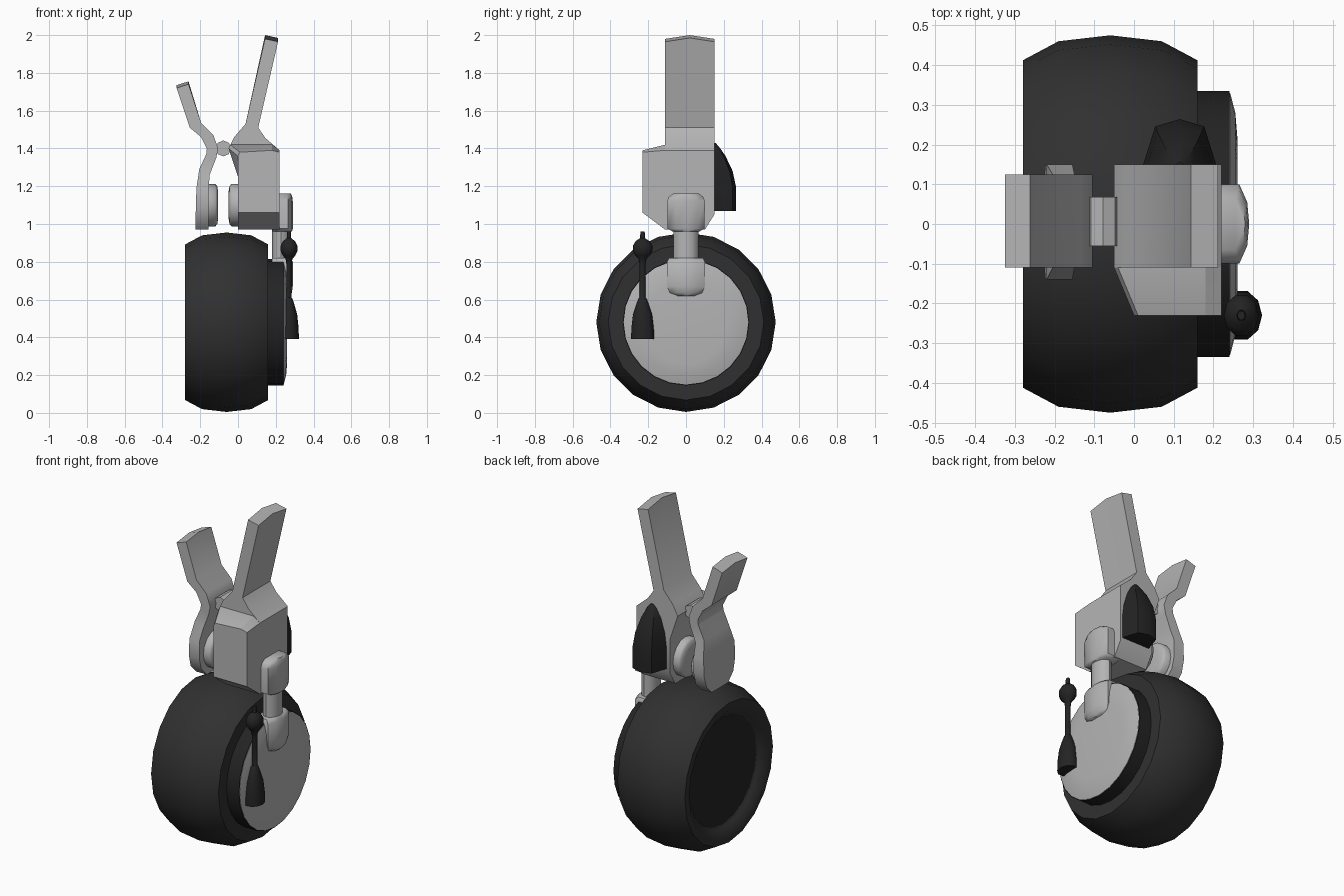
import bpy, bmesh, math
from mathutils import Vector

if "Cube" in bpy.data.objects:
    bpy.data.objects.remove(bpy.data.objects["Cube"], do_unlink=True)


def material(name, rgb, rough=0.6):
    m = bpy.data.materials.new(name)
    m.use_nodes = True
    m.diffuse_color = (*rgb, 1)
    bsdf = m.node_tree.nodes["Principled BSDF"]
    bsdf.inputs["Base Color"].default_value = (*rgb, 1)
    bsdf.inputs["Roughness"].default_value = rough
    return m


GREY = material("light grey metal", (0.46, 0.46, 0.46))
RUBBER = material("dark rubber", (0.030, 0.030, 0.030))
BLACK = material("black plastic", (0.017, 0.017, 0.017))


def loft(name, rings, mat, angle=35):
    """Skin a list of equal-length point rings and cap both ends."""
    bm = bmesh.new()
    rows = [[bm.verts.new(p) for p in r] for r in rings]
    n = len(rows[0])
    for a, b in zip(rows, rows[1:]):
        for i in range(n):
            j = (i + 1) % n
            bm.faces.new((a[i], a[j], b[j], b[i]))
    bm.faces.new(rows[0])
    bm.faces.new(rows[-1])
    bmesh.ops.recalc_face_normals(bm, faces=bm.faces)
    me = bpy.data.meshes.new(name)
    bm.to_mesh(me)
    bm.free()
    me.materials.append(mat)
    ob = bpy.data.objects.new(name, me)
    bpy.context.collection.objects.link(ob)
    bpy.ops.object.select_all(action="DESELECT")
    ob.select_set(True)
    bpy.context.view_layer.objects.active = ob
    bpy.ops.object.shade_smooth_by_angle(angle=math.radians(angle))
    return ob


def lathe(name, profile, centre, axis, segments, mat, angle=35, squash=1.0):
    """Revolve (position, radius) pairs about the x, y or z axis."""
    rings = []
    for t, r in profile:
        ring = []
        for i in range(segments):
            a = 2 * math.pi * i / segments
            u, v = r * math.cos(a), r * math.sin(a)
            p = {"x": (t, u, v), "y": (u, t, v), "z": (u * squash, v, t)}[axis]
            ring.append(Vector(centre) + Vector(p))
        rings.append(ring)
    return loft(name, rings, mat, angle)


def plate(name, stations, mat, peak=0.02):
    """Bent plate; station = inner x,z, outer x,z, front y, back y. Tip is ridged."""
    rings = []
    for k, (xa, za, xb, zb, y0, y1) in enumerate(stations):
        ym = (y0 + y1) / 2
        up = peak if k == len(stations) - 1 else 0
        rings.append([(xa, y0, za), (xa, ym, za + up), (xa, y1, za),
                      (xb, y1, zb), (xb, ym, zb + up), (xb, y0, zb)])
    return loft(name, rings, mat)


# Wheel: tyre with a dished inner side
HUB = (0, 0, 0.48)
lathe("tyre", [(-0.235, 0.31), (-0.25, 0.33), (-0.28, 0.37), (-0.28, 0.412), (-0.19, 0.46),
               (-0.06, 0.475), (0.07, 0.46), (0.16, 0.412), (0.16, 0.30)], HUB, "x", 20, RUBBER, 40)
lathe("inner_wheel_disc", [(-0.24, 0.31), (-0.237, 0.322)], HUB, "x", 20, BLACK)
lathe("hub_drum", [(0.14, 0.335), (0.24, 0.335)], HUB, "x", 24, BLACK)
lathe("hub_cap", [(0.235, 0.33), (0.242, 0.33), (0.255, 0.28), (0.26, 0.22)],
      HUB, "x", 24, GREY)

# Main bracket with its tall arm
plate("main_bracket", [
    (0.0, 0.97, 0.22, 0.97, -0.11, 0.10),
    (0.0, 1.05, 0.22, 1.05, -0.11, 0.15),
    (0.0, 1.25, 0.22, 1.25, -0.11, 0.15),
    (-0.05, 1.40, 0.22, 1.39, -0.11, 0.15),
    (-0.02, 1.46, 0.145, 1.455, -0.11, 0.15),
    (0.04, 1.53, 0.107, 1.51, -0.11, 0.15),
    (0.143, 1.98, 0.212, 1.965, -0.11, 0.15)], GREY)

# Front bulge of the bracket, tapering forward
back = [(0, 0.97), (0, 1.25), (-0.05, 1.40), (-0.04, 1.42), (0.18, 1.42), (0.22, 1.39), (0.22, 0.97)]
front = [(0, 1.06), (0, 1.25), (0, 1.36), (0.01, 1.38), (0.18, 1.39), (0.22, 1.38), (0.22, 1.06)]
loft("bracket_front", [[(x, -0.10, z) for x, z in back], [(x, -0.11, z) for x, z in back],
                       [(x, -0.23, z) for x, z in front]], GREY, 25)

# Clamp lever with a rounded lower jaw
plate("clamp_lever", [
    (-0.155, 0.97, -0.225, 0.97, -0.07, 0.08),
    (-0.155, 1.02, -0.225, 1.02, -0.12, 0.13),
    (-0.155, 1.09, -0.223, 1.09, -0.14, 0.15),
    (-0.155, 1.19, -0.220, 1.19, -0.14, 0.15),
    (-0.150, 1.26, -0.205, 1.29, -0.11, 0.125),
    (-0.115, 1.35, -0.168, 1.37, -0.11, 0.125),
    (-0.105, 1.40, -0.165, 1.40, -0.11, 0.125),
    (-0.130, 1.47, -0.195, 1.46, -0.11, 0.125),
    (-0.195, 1.535, -0.255, 1.51, -0.11, 0.125),
    (-0.262, 1.74, -0.325, 1.72, -0.11, 0.125)], GREY, 0.015)

# Pivot roller and the two facing jaw pads
lathe("pivot_roller", [(-0.055, 0.042), (0.068, 0.042)], (-0.078, 0, 1.40), "y", 8, GREY)
for name, x, d in (("left_jaw_pad", 0.01, -1), ("right_jaw_pad", -0.165, 1)):
    lathe(name, [(0, 0.112), (0.045 * d, 0.112), (0.055 * d, 0.10), (0.06 * d, 0.07)],
          (x, 0.01, 1.10), "x", 16, GREY, 50)


# Suspension strut: two rounded knuckles joined by a rod
def knuckle(name, x0, sections):
    rings = []
    for z, w, xo in sections:
        xc = xo - 0.025
        rings.append([(x0, -w, z), (xc, -w, z), (xo - 0.005, -w * 0.55, z), (xo, 0, z),
                      (xo - 0.005, w * 0.55, z), (xc, w, z), (x0, w, z)])
    loft(name, rings, GREY, 50)


knuckle("upper_knuckle", 0.18, [(0.96, 0.07, 0.285), (0.975, 0.098, 0.29), (1.12, 0.10, 0.29),
                                (1.145, 0.09, 0.287), (1.162, 0.065, 0.28)])
knuckle("lower_knuckle", 0.18, [(0.62, 0.06, 0.275), (0.635, 0.085, 0.285), (0.67, 0.10, 0.29),
                                (0.80, 0.10, 0.29), (0.82, 0.09, 0.275)])
lathe("strut_rod", [(0.80, 0.066), (0.98, 0.066)], (0.228, 0, 0), "z", 12, GREY, 35, 0.72)

# Bullet-shaped housing on the back of the bracket
cx, rings = 0.115, []
for z, w, y in ((1.07, 0.095, 0.26), (1.20, 0.095, 0.26), (1.28, 0.085, 0.243),
                (1.36, 0.06, 0.205), (1.41, 0.032, 0.17), (1.43, 0.012, 0.152)):
    ym = y - (y - 0.14) * 0.12
    rings.append([(cx - w, 0.14, z), (cx - w * 0.65, ym, z), (cx, y + 0.004, z),
                  (cx + w * 0.65, ym, z), (cx + w, 0.14, z)])
loft("rear_housing", rings, BLACK, 40)

# Hanging plunger beside the hub: bell, stem, ball and tip
lathe("plunger", [(0.39, 0.064), (0.45, 0.062), (0.52, 0.053), (0.57, 0.036), (0.605, 0.022),
                  (0.61, 0.016), (0.78, 0.016), (0.815, 0.022), (0.832, 0.040), (0.855, 0.054),
                  (0.885, 0.054), (0.91, 0.038), (0.925, 0.014), (0.96, 0.012)],
      (0.27, -0.23, 0), "z", 10, BLACK, 45, 0.82)
